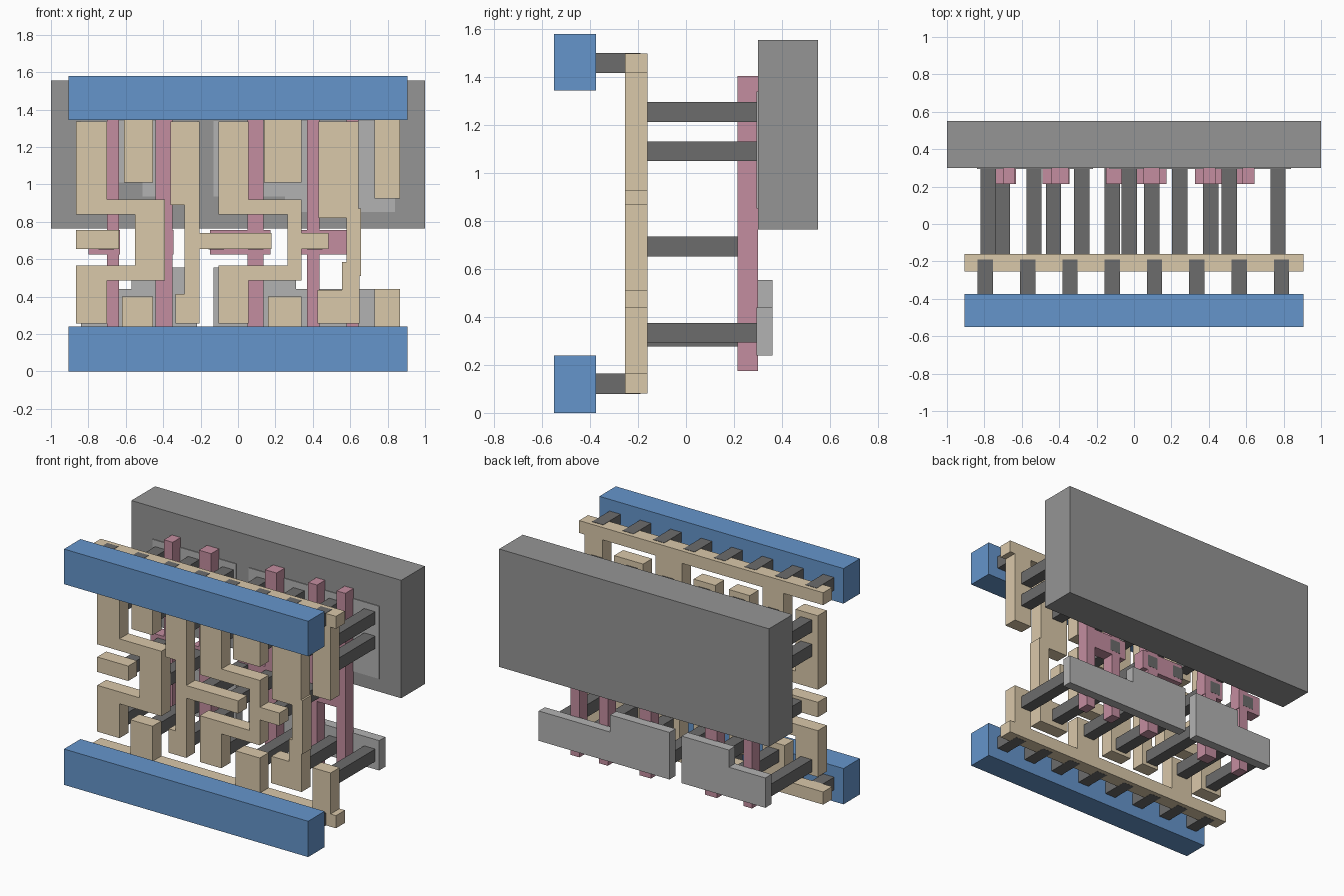
import bpy, bmesh


def material(name, rgb):
    m = bpy.data.materials.new(name)
    m.diffuse_color = (*rgb, 1)
    return m


BLUE = material("blue", (0.13, 0.30, 0.60))
TAN = material("tan", (0.70, 0.58, 0.40))
PINK = material("pink", (0.55, 0.27, 0.35))
DARK = material("dark_grey", (0.15, 0.15, 0.15))
MID = material("mid_grey", (0.30, 0.30, 0.30))
LIGHT = material("light_grey", (0.45, 0.45, 0.45))


def plate(name, outline, y0, y1, mat):
    """Extrude an x-z outline from y0 back to y1."""
    bm = bmesh.new()
    face = bm.faces.new([bm.verts.new((x, y0, z)) for x, z in outline])
    out = bmesh.ops.extrude_face_region(bm, geom=[face])
    for v in out["geom"]:
        if isinstance(v, bmesh.types.BMVert):
            v.co.y = y1
    bmesh.ops.recalc_face_normals(bm, faces=bm.faces)
    mesh = bpy.data.meshes.new(name)
    bm.to_mesh(mesh)
    bm.free()
    mesh.materials.append(mat)
    ob = bpy.data.objects.new(name, mesh)
    bpy.context.collection.objects.link(ob)
    return ob


def rect(x0, x1, z0, z1):
    return [(x0, z0), (x1, z0), (x1, z1), (x0, z1)]


# Front power bars
plate("lower_power_bar", rect(-0.905, 0.905, 0, 0.24), -0.55, -0.375, BLUE)
plate("upper_power_bar", rect(-0.905, 0.905, 1.345, 1.58), -0.55, -0.375, BLUE)

# Short pins joining the bars to the rails
for i in range(8):
    x = -0.795 + i * 0.2262
    for tag, z0 in (("lower", 0.08), ("upper", 1.418)):
        plate(f"{tag}_rail_pin", rect(x - 0.041, x + 0.041, z0 - 0.001, z0 + 0.084),
              -0.375, -0.19, DARK)


# Tan rails with fingers: (x0, x1, finger end)
def rail(name, outer, inner, fingers):
    pts = [(0.905, inner), (0.905, outer), (-0.905, outer), (-0.905, inner)]
    for x0, x1, end in fingers:
        pts += [(x0, inner), (x0, end), (x1, end), (x1, inner)]
    plate(name, pts, -0.255, -0.16, TAN)


rail("lower_rail", 0.08, 0.165,
     [(-0.62, -0.455, 0.40), (0.16, 0.34, 0.40), (0.73, 0.865, 0.44)])
rail("upper_rail", 1.50, 1.417,
     [(-0.61, -0.455, 1.01), (0.14, 0.34, 1.01), (0.73, 0.865, 0.925)])


# Tan hook-shaped wires
def hook(name, x0, x1, x2, x3, tab=()):
    pts = [(x0, 1.335), (x0, 0.84), (x2, 0.84), (x2, 0.565), (x0, 0.565),
           (x0, 0.255), (x1, 0.255), (x1, 0.485), (x3, 0.485), *tab,
           (x3, 0.92), (x1, 0.92), (x1, 1.335)]
    plate(name, pts, -0.255, -0.16, TAN)


hook("left_hook_wire", -0.865, -0.70, -0.55, -0.39)
hook("middle_hook_wire", -0.105, 0.055, 0.265, 0.34,
     [(0.34, 0.655), (0.485, 0.655), (0.485, 0.74), (0.34, 0.74)])
plate("input_wire", rect(-0.865, -0.635, 0.655, 0.755), -0.255, -0.16, TAN)
plate("branch_wire", [
    (-0.36, 1.335), (-0.36, 0.89), (-0.285, 0.89), (-0.285, 0.415),
    (-0.335, 0.415), (-0.335, 0.255), (-0.205, 0.255), (-0.205, 0.655),
    (0.18, 0.655), (0.18, 0.74), (-0.205, 0.74), (-0.205, 1.335)],
    -0.255, -0.16, TAN)
plate("output_wire", [
    (0.43, 1.335), (0.43, 0.82), (0.58, 0.82), (0.58, 0.585), (0.555, 0.585),
    (0.555, 0.435), (0.425, 0.435), (0.425, 0.255), (0.65, 0.255),
    (0.65, 0.51), (0.657, 0.51), (0.657, 0.87), (0.645, 0.87), (0.645, 1.335)],
    -0.255, -0.16, TAN)


# Pink gate posts, each with a contact pad
def gate(name, x0, x1, p0, p1, z0=0.625, z1=0.757):
    plate(name, [
        (x0, 0.175), (x1, 0.175), (x1, z0), (p1, z0), (p1, z1), (x1, z1),
        (x1, 1.405), (x0, 1.405), (x0, z1), (p0, z1), (p0, z0), (x0, z0)],
        0.215, 0.30, PINK)


gate("gate_post_1", -0.70, -0.635, -0.80, -0.63)
gate("gate_post_2", -0.44, -0.35, -0.49, -0.345)
gate("gate_post_3", 0.05, 0.135, -0.15, 0.175)
plate("double_gate_post", [
    (0.37, 0.175), (0.435, 0.175), (0.435, 0.625), (0.58, 0.625),
    (0.58, 0.175), (0.645, 0.175), (0.645, 1.405), (0.58, 1.405),
    (0.58, 0.757), (0.435, 0.757), (0.435, 1.405), (0.37, 1.405),
    (0.37, 0.757), (0.325, 0.757), (0.325, 0.625), (0.37, 0.625)],
    0.215, 0.30, PINK)

# Long pins from wires to gates
for x in (-0.705, -0.43, -0.117, 0.095, 0.41):
    plate("gate_pin", rect(x - 0.041, x + 0.041, 0.653, 0.735), -0.16, 0.301, DARK)

# Long pins from wires to the back plates
for x in (-0.78, -0.535, -0.28, -0.025, 0.245, 0.51, 0.77):
    low = 0.293 if x > 0.4 else 0.277
    for z in (low, 1.05, 1.213):
        plate("back_pin", rect(x - 0.041, x + 0.041, z, z + 0.083), -0.16, 0.30, DARK)

# Light grey stepped plates, low and set into the back block
for name, x0, xm, x1, base, a, b in (
        ("lower_left_plate", -0.84, -0.57, -0.22, 0.24, 0.44, 0.555),
        ("lower_right_plate", -0.13, 0.31, 0.84, 0.24, 0.555, 0.44),
        ("upper_left_plate", -0.84, -0.51, -0.22, 1.34, 1.01, 0.935),
        ("upper_right_plate", -0.13, 0.25, 0.84, 1.34, 0.935, 0.853)):
    plate(name, [(x0, base), (x1, base), (x1, b), (xm, b), (xm, a), (x0, a)],
          0.295, 0.36, LIGHT)

# Large back block
plate("back_block", rect(-1, 1, 0.765, 1.555), 0.30, 0.55, MID)
